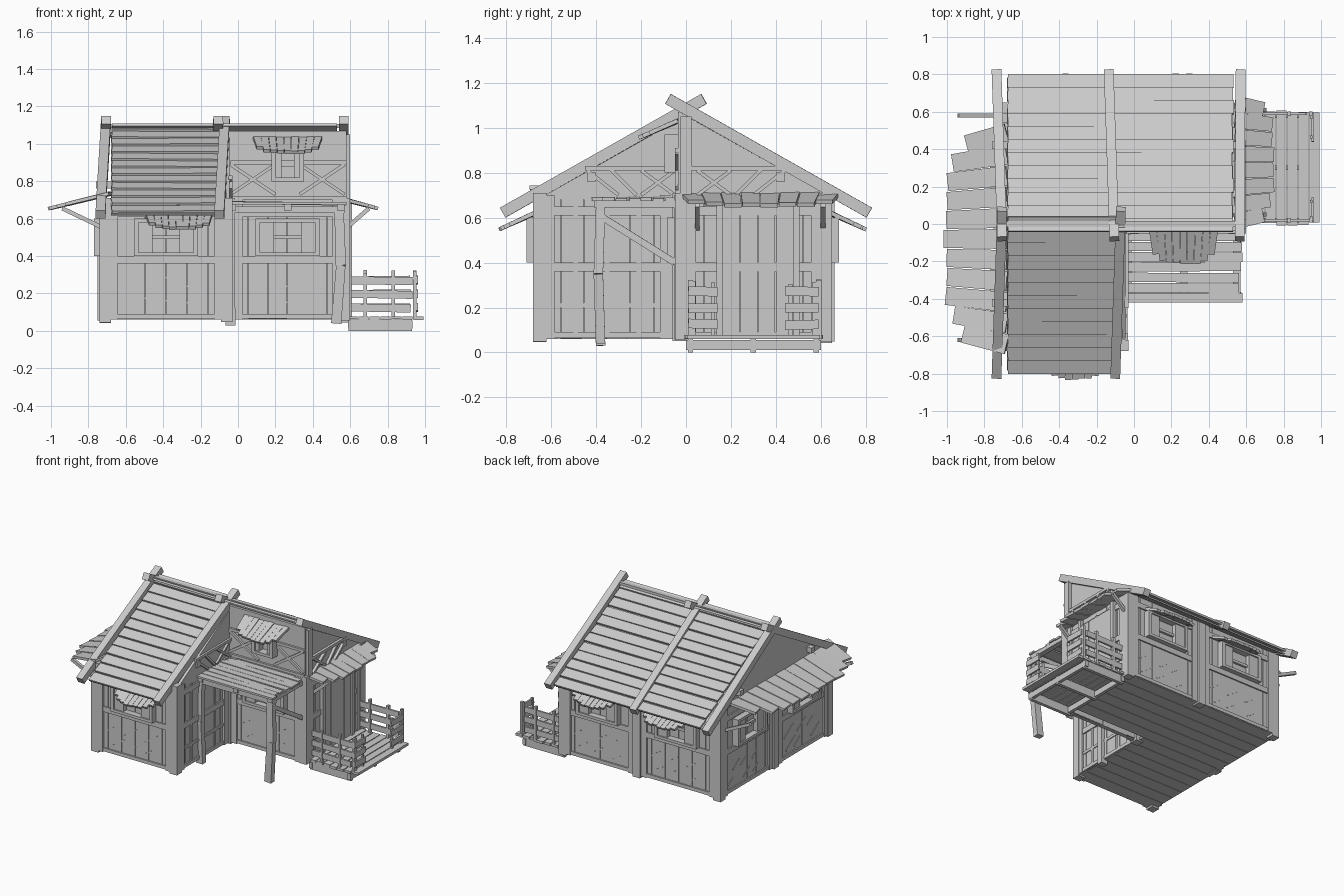
import bpy, bmesh, math, random
from mathutils import Matrix, Vector

if "Cube" in bpy.data.objects:
    bpy.data.objects.remove(bpy.data.objects["Cube"])

random.seed(4)
I = Matrix.Identity(4)
parts = {}
jit = lambda a: random.uniform(-a, a)


def hexa(part, corners):
    """Add an eight-cornered block (bottom ring of 4, top ring of 4)."""
    bm = parts.setdefault(part, bmesh.new())
    v = [bm.verts.new(c) for c in corners]
    for f in ((3, 2, 1, 0), (4, 5, 6, 7), (0, 1, 5, 4), (1, 2, 6, 5), (2, 3, 7, 6), (3, 0, 4, 7)):
        bm.faces.new([v[i] for i in f])


def box(part, x0, x1, y0, y1, z0, z1, M=I):
    hexa(part, [M @ Vector(p) for z in (z0, z1)
                for p in ((x0, y0, z), (x1, y0, z), (x1, y1, z), (x0, y1, z))])


def beam(part, a, b, w, t, M=I, n=(0, 0, 1), w2=None):
    """Block from a to b, t thick along n and w wide (w2 at the far end)."""
    a, b = Vector(a), Vector(b)
    d = (b - a).normalized()
    s = d.cross(Vector(n)).normalized()
    u = s.cross(d)
    hexa(part, [M @ (p + s * i * ww / 2 + u * j * t / 2) for p, ww in ((a, w), (b, w2 or w))
                for i, j in ((-1, -1), (1, -1), (1, 1), (-1, 1))])


def face_frame(x, y, deg):
    """Local frame of a wall: x runs along it, -y points outward."""
    return Matrix.Translation((x, y, 0)) @ Matrix.Rotation(math.radians(deg), 4, 'Z')


def awning(part, M, hw, n, z0, z1, depth, start=0.0, lip=0.018):
    for i in range(n):
        t = (i + .5) / n * 2 - 1
        k = 1 - .45 * abs(t) ** 4 + jit(.04)
        beam(part, (t * hw, start, z0 + jit(.003)),
             (t * hw * .9, start - (depth + start) * k, z0 + (z1 - z0) * k),
             2 * hw / n * .95, lip, M, w2=2 * hw / n * .85)


def window(part, M, hw, z0, z1, out=.05):
    # projecting frame with shutters
    for s in (-1, 1):
        box(part, s * hw - .012, s * hw + .012, -out, .0, z0, z1, M)
        box(part, s * hw * .7 - hw * .25, s * hw * .7 + hw * .25, -out * .8, 0, z0, z1, M)
    for z in (z0, z1 - .02):
        box(part, -hw, hw, -out, 0, z, z + .02, M)
    box(part, -hw, hw, -.02, 0, (z0 + z1) / 2 - .01, (z0 + z1) / 2 + .01, M)


def bay(name, x, y, deg, w, win=True):
    M = face_frame(x, y, deg)
    h = w / 2
    # plank wall with uneven ends
    for i in range(6):
        box(name, -h + w * i / 6, -h + w * (i + 1) / 6 - .002, -.004, .02, .065 + jit(.004), .70, M)
    # timber frame
    for s in (-1, 1):
        box(name + "_frame", s * (h - .04) - .035, s * (h - .04) + .035, -.018, .01, .06, .70, M)
    for z0, z1 in ((.065, .09), (.36, .40), (.61, .65)):
        box(name + "_frame", -h, h, -.014, .01, z0, z1, M)
    if win:
        # lower panel streaks and window
        for k in range(6):
            u, z, l = -h + .12 + (k % 3) * .14 + jit(.03), .12 + .1 * (k // 3), .08 + jit(.03)
            beam(name + "_streaks", (u, -.005, z), (u + l, -.005, z + l * .7), .007, .006, M, (0, 1, 0))
        window(name + "_window", M, .16, .40, .60)
    else:
        for u in (-.14, 0, .14):
            box(name + "_frame", u - .01, u + .01, -.01, .01, .09, .66, M)
        box(name + "_frame", -h, h, -.01, .01, .20, .22, M)


# walls around the L-shaped plan
bay("front_wing_wall", -.385, -.66, 0, .67)
bay("front_recess_wall", .265, -.035, 0, .63)
bay("back_wall_left", -.385, .63, 180, .67)
bay("back_wall_right", .265, .63, 180, .63)
bay("left_wall_front", -.72, -.335, -90, .65)
bay("left_wall_back", -.72, .31, -90, .64)
bay("wing_side_wall", -.05, -.35, 90, .62, False)
bay("right_wall", .58, .30, 90, .66, False)

# door on the right side
D = face_frame(.585, .32, 90)
for i in range(4):
    box("side_door", -.16 + .08 * i, -.083 + .08 * i, -.015, 0, .08, .64, D)
for s in (-1, 1):
    box("side_door_frame", s * .17 - .015, s * .17 + .015, -.025, 0, .07, .68, D)

# corner posts
for x, y in ((-.71, -.65), (-.06, -.65), (-.71, .62), (-.05, .63), (.57, .62), (.57, -.02), (-.72, 0), (-.05, -.03)):
    box("corner_posts", x - .03, x + .03, y - .03, y + .03, .05 + jit(.008), .71, I)

# plank floor
for i in range(13):
    y = -.66 + i * .1
    box("floor", -.72 + jit(.006), (.58 if y > -.05 else -.05) + jit(.006), y, y + .097, .06, .075)


def roof_z(y):
    return 1.083 - .563 * abs(y)


# gable walls and upper recess wall
for x, y0, y1 in ((-.71, -.64, 0), (-.71, 0, .63), (-.055, -.64, 0), (.565, 0, .63)):
    hexa("gable_walls", [(xx, y, z) for xx in (x - .01, x + .01)
         for y, z in ((y0, .68), (y1, .68), (y1, roof_z(y1) - .03), (y0, roof_z(y0) - .03))])
box("upper_front_wall", -.05, .58, -.035, -.015, .66, 1.07)

# roof slats, boards and rafters; s = 1 is the back slope
for s, x1, tops in ((1, .53, (-.12, .55)), (-1, -.09, (-.085,))):
    n = 12
    y0, y1 = -.04, .80
    for i in range(n):
        a = y0 + (y1 - y0) * i / n
        b = a + (y1 - y0) / n * .98
        za, zb = 1.083 - .563 * a, 1.083 - .563 * b
        beam("roof_slats", (-.675, s * (a + b) / 2, (za + zb) / 2 + jit(.003)),
             (x1 + jit(.006), s * (a + b) / 2, (za + zb) / 2 + jit(.003)),
             .076, .014, I, (0, s * .42, 1))
    beam("roof_boards", (x1 / 2 - .34, 0, 1.06), (x1 / 2 - .34, s * .78, 1.06 - .563 * .78), x1 + .68, .01)
    for xt in (-.72,) + tops:
        beam("rafters", (xt + .015, -s * .08, 1.128), (xt - .015 if xt < .3 else xt + .02, s * .815, .622),
             .052, .05)
# ridge pole and purlins
box("ridge_pole", -.70, .58, -.02, .02, 1.03, 1.06)
box("ridge_cap", -.70, .55, -.015, .015, 1.085, 1.105)
for y in (.42, -.42):
    box("purlins", -.76, .59 if y > 0 else -.03, y - .02, y + .02, .76, .80)

# truss timber on the gables and above the porch
for x, s in ((.585, 1), (-.04, -1)):
    box("gable_truss", x - .01, x + .01, min(0, s * .45), max(0, s * .45), .81, .83)
    for a, b, c, d in ((.05, .81, .20, .70), (.05, .70, .20, .81), (.22, .70, .34, .82), (.44, .81, .30, .70)):
        beam("gable_truss", (x, s * a, b), (x, s * c, d), .016, .02, I, (1, 0, 0))
box("king_post", .56, .60, -.025, .025, .68, 1.05)
for c in (.08, .45):
    for a in (-1, 1):
        beam("front_truss", (c - .12, -.04, .81 - a * .08), (c + .12, -.04, .81 + a * .08), .018, .02, I, (0, 1, 0))
for z in (.71, .90):
    box("front_truss", -.04, .58, -.05, -.03, z - .01, z + .01)

# small upper window with its awning
U = face_frame(.265, -.035, 0)
window("upper_window", U, .075, .80, .97, .06)
awning("upper_window_awning", U, .185, 9, 1.03, .955, .175)

# window awnings under the eaves
for x, y, r in ((-.315, -.66, 0), (-.33, .63, 180), (.26, .63, 180)):
    awning("window_awnings", face_frame(x, y, r), .18, 9, .625, .55, .165)

# long side awnings with brackets
L = face_frame(-.72, .08, -90)
awning("left_awning", L @ Matrix.Translation((.16, 0, 0)), .62, 11, .735, .655, .285, .04)
R = face_frame(.58, .33, 90)
awning("right_awning", R, .36, 8, .71, .655, .165, .04)
for M, us, d, z in ((L, (-.5, .08, .7), .22, .655), (R, (-.28, .28), .12, .655)):
    for u in us:
        beam("awning_brackets", (u, 0, .55), (u, -d, z), .022, .022, M)

# front porch roof, posts and braces
for i in range(7):
    y = -.065 - i * .055
    beam("porch_roof", (-.045, y, .685 + jit(.003)), (.57 + jit(.012), y + jit(.004), .68 + jit(.003)), .05, .014)
for x in (-.03, .265, .55):
    box("porch_beams", x - .02, x + .02, -.41, -.03, .645, .675)
box("porch_beams", -.05, .57, -.40, -.36, .63, .665)
for x, k in ((-.04, -.005), (.525, .025)):
    pts = [(x, -.38, .03 if x < 0 else .04), (x + k, -.39, .35), (x + k * .6, -.38, .65)]
    for a, b in zip(pts, pts[1:]):
        beam("porch_posts", a, b, .055, .042, I, (0, 1, 0), w2=.05)
beam("porch_brace", (.55, -.37, .60), (.56, -.05, .40), .025, .03)

# side deck: bearers, frame and planks
for y in (.02, .30, .58):
    box("deck_bearers", .59, .93, y - .012, y + .012, 0.0, .06)
for x in (.60, .92):
    box("deck_frame", x - .012, x + .012, .0, .60, .012, .055)
for i in range(7):
    x = .585 + i * .059
    box("deck_planks", x, x + .053, .0 + jit(.01), .60 + jit(.01), .06 + jit(.003), .078)

# deck railings with posts
for y in (.02, .59):
    for z in (.105, .178, .25):
        beam("side_railings", (.605, y, z + .02), (.925 + jit(.01), y, z + .02 + jit(.006)), .042, .014, I, (0, 1, 0))
    for x in (.68, .83, .945):
        box("railing_posts", x - .009, x + .009, y - .012, y + .012, .06, .315 + jit(.01))
for y0, y1 in ((.01, .14), (.44, .59)):
    for z in (.105, .178, .25):
        beam("end_railings", (.955, y0, z + .02 + jit(.005)), (.955, y1, z + .02), .042, .014, I, (1, 0, 0))
    for y in (y0 + .025, y1 - .02):
        box("railing_posts", .94, .955, y - .008, y + .008, .06, .31 + jit(.012))

# turn every gathered part into an object
for name, bm in parts.items():
    bmesh.ops.recalc_face_normals(bm, faces=bm.faces)
    me = bpy.data.meshes.new(name)
    bm.to_mesh(me)
    bm.free()
    bpy.context.collection.objects.link(bpy.data.objects.new(name, me))
